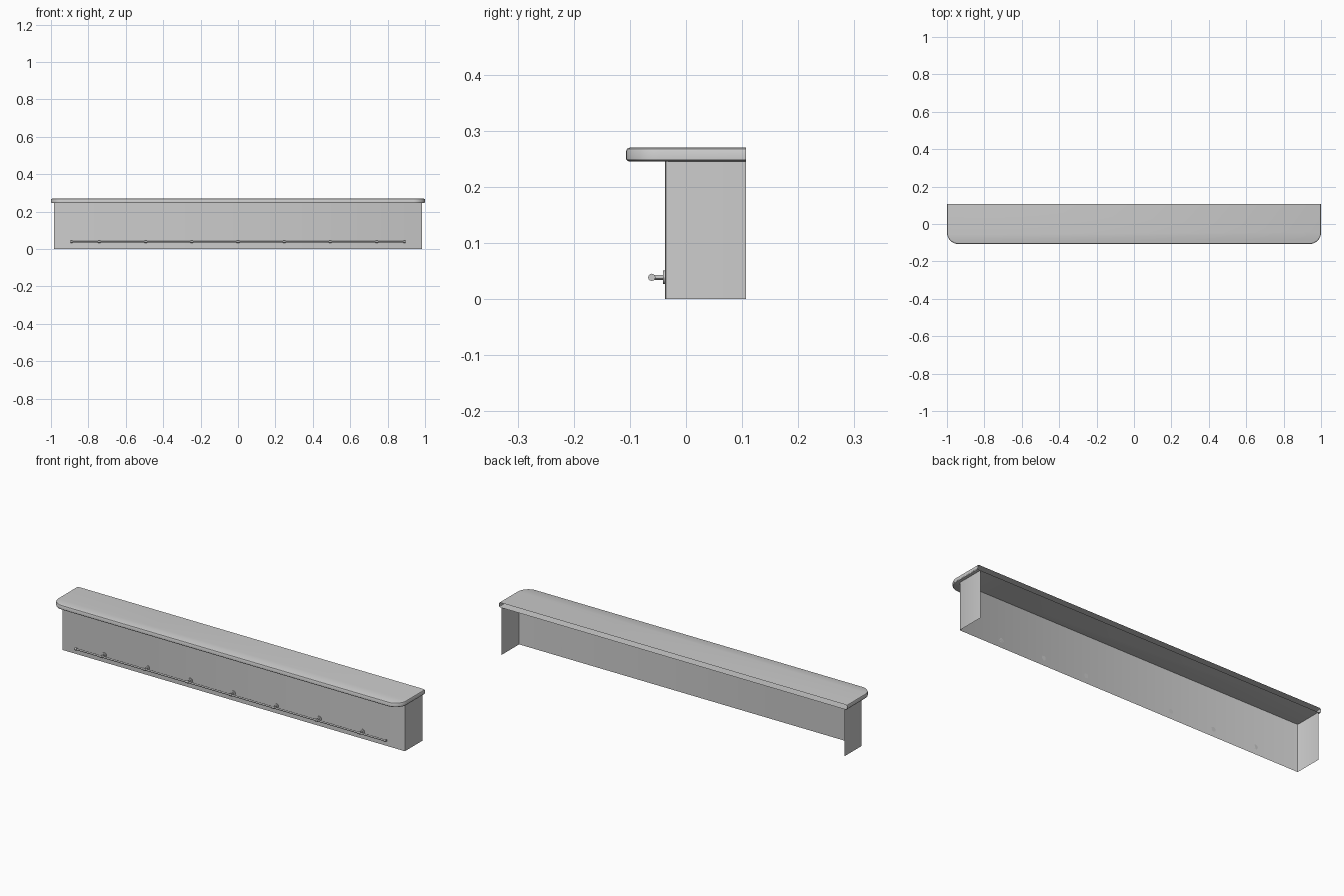
import bpy, bmesh, math
from mathutils import Vector, Matrix

if "Cube" in bpy.data.objects:
    bpy.data.objects.remove(bpy.data.objects["Cube"])

BACK = 0.107


def finish(name, bm, smooth=True):
    mesh = bpy.data.meshes.new(name)
    bm.to_mesh(mesh)
    bm.free()
    obj = bpy.data.objects.new(name, mesh)
    bpy.context.collection.objects.link(obj)
    if smooth:
        bpy.ops.object.select_all(action='DESELECT')
        bpy.context.view_layer.objects.active = obj
        obj.select_set(True)
        bpy.ops.object.shade_smooth_by_angle(angle=math.radians(30))
    return obj


def u_outline(half_x, front, radius, steps):
    """Open U seen from above: right back, round the front, to left back."""
    right = [(half_x, BACK)]
    for i in range(steps + 1):
        a = math.pi / 2 * i / steps
        right.append((half_x - radius + radius * math.cos(a),
                      front + radius - radius * math.sin(a)))
    return right + [(-x, y) for x, y in reversed(right)]


def loft(bm, rings):
    for a, b in zip(rings, rings[1:]):
        for i in range(len(a) - 1):
            bm.faces.new((a[i], b[i], b[i + 1], a[i + 1]))


def rod(bm, start, end, radius, sides=12):
    start, end = Vector(start), Vector(end)
    axis = end - start
    turn = axis.to_track_quat('Z', 'Y').to_matrix().to_4x4()
    bmesh.ops.create_cone(bm, cap_ends=True, segments=sides, radius1=radius,
                          radius2=radius, depth=axis.length,
                          matrix=Matrix.Translation((start + end) / 2) @ turn)


# Counter top: rounded front corners, softened rim, open at the back
bm = bmesh.new()
rim = [(0.007, 0.245), (0.002, 0.247), (0, 0.250),
       (0, 0.264), (0.002, 0.268), (0.007, 0.270)]
rings = [[bm.verts.new((x, y, z)) for x, y in
          u_outline(1 - d, -BACK + d, 0.062 - d, 8)] for d, z in rim]
loft(bm, rings)
bm.faces.new(rings[-1])
bm.faces.new(rings[0])
bmesh.ops.recalc_face_normals(bm, faces=bm.faces)
finish("counter_top", bm)

# Front and end panels: one thin sheet, open at back and bottom
bm = bmesh.new()
loft(bm, [[bm.verts.new((x, y, z)) for x, y in
           u_outline(0.985, -0.037, 0.006, 2)] for z in (0.245, 0)])
bmesh.ops.recalc_face_normals(bm, faces=bm.faces)
finish("counter_panels", bm)

# Foot rail with thicker end caps
RAIL_Y, RAIL_Z = -0.061, 0.039
bm = bmesh.new()
rod(bm, (-0.89, RAIL_Y, RAIL_Z), (0.89, RAIL_Y, RAIL_Z), 0.0045)
for s in (-1, 1):
    rod(bm, (s * 0.884, RAIL_Y, RAIL_Z), (s * 0.895, RAIL_Y, RAIL_Z), 0.0065)
finish("foot_rail", bm)

# Rail brackets: wall flange, stem and collar
for i in range(-3, 4):
    x = i * 0.247
    bm = bmesh.new()
    rod(bm, (x, -0.037, RAIL_Z), (x, -0.041, RAIL_Z), 0.012)
    rod(bm, (x, -0.040, RAIL_Z), (x, RAIL_Y, RAIL_Z), 0.0045)
    rod(bm, (x - 0.007, RAIL_Y, RAIL_Z), (x + 0.007, RAIL_Y, RAIL_Z), 0.0065)
    finish(f"rail_bracket_{i + 4}", bm)
